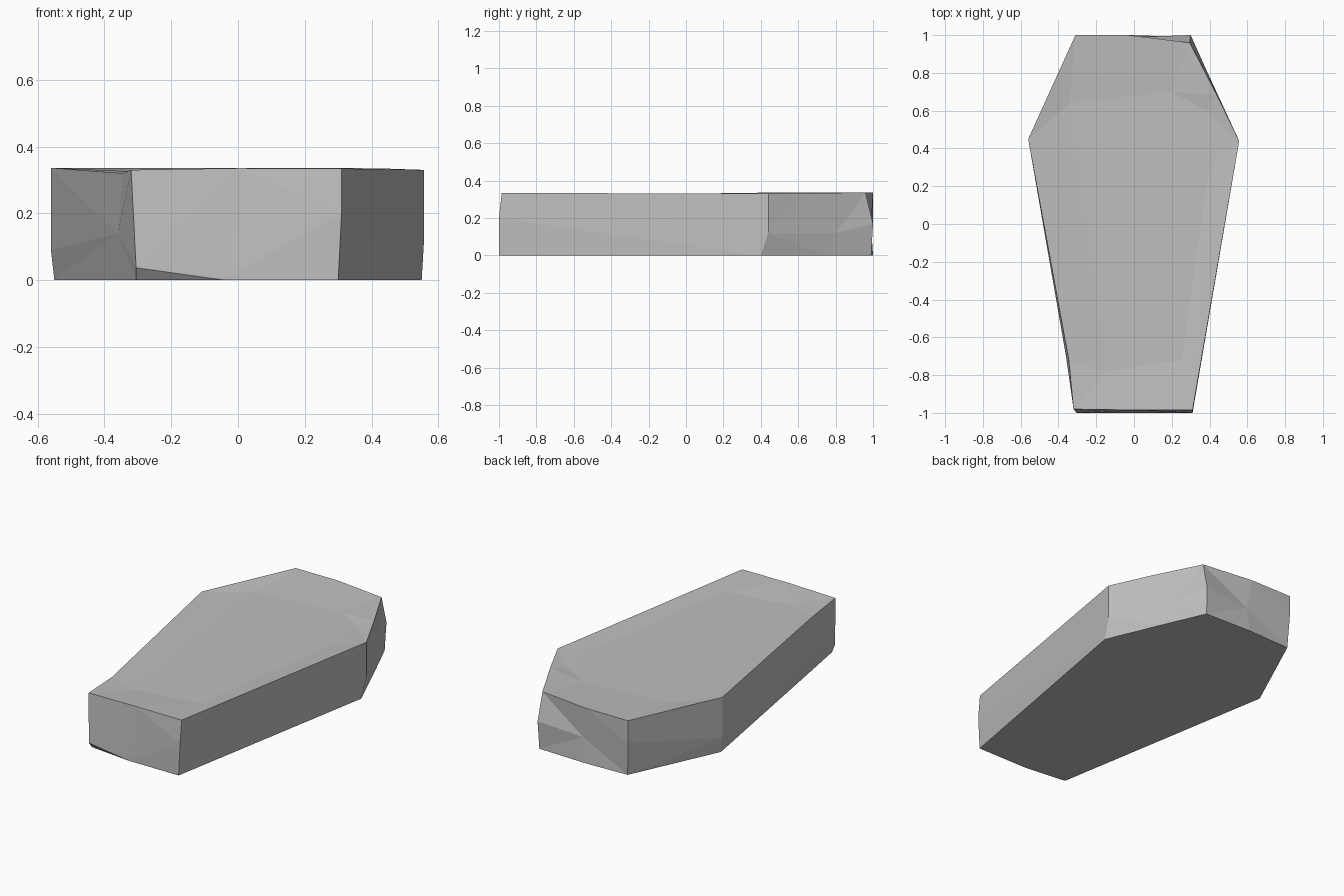
import bpy, bmesh

# Columns around the outline, counterclockwise: (x, y, z) at foot, waist and rim
COLUMNS = [
    [(-0.305, -0.97, 0.00), (-0.305, -1.00, 0.037), (-0.32, -0.98, 0.33)],  # front left
    [(-0.04, -1.00, 0.00), (-0.03, -1.00, 0.01), (0.00, -0.985, 0.335)],    # front middle
    [(0.30, -1.00, 0.00), (0.31, -1.00, 0.20), (0.31, -0.985, 0.334)],      # front right
    [(0.55, 0.40, 0.00), (0.557, 0.44, 0.12), (0.557, 0.44, 0.33)],         # right shoulder
    [(0.405, 0.74, 0.00), (0.39, 0.80, 0.12), (0.44, 0.68, 0.334)],         # back right dent
    [(0.295, 0.99, 0.00), (0.30, 1.00, 0.17), (0.295, 0.96, 0.336)],        # back right
    [(-0.02, 1.00, 0.00), (0.00, 0.99, 0.15), (-0.03, 1.00, 0.336)],        # back middle
    [(-0.30, 0.99, 0.00), (-0.31, 1.00, 0.20), (-0.31, 1.00, 0.336)],       # back left
    [(-0.55, 0.45, 0.00), (-0.56, 0.45, 0.09), (-0.56, 0.45, 0.336)],       # left shoulder
    [(-0.345, -0.74, 0.00), (-0.36, -0.70, 0.14), (-0.345, -0.72, 0.32)],   # left chip
]
# Sunken floor of the worn top
FLOOR = [(-0.14, -0.78), (0.25, -0.72), (0.40, 0.30), (0.38, 0.60),
         (0.20, 0.70), (-0.34, 0.64)]

stone = bpy.data.materials.new("grey stone")
stone.diffuse_color = (0.52, 0.52, 0.52, 1)

bm = bmesh.new()
rings = [[bm.verts.new(col[i]) for col in COLUMNS] for i in range(3)]
floor = [bm.verts.new((x, y, 0.318)) for x, y in FLOOR]
foot, waist, rim = rings
n = len(COLUMNS)

# Rough side walls
for low, high in zip(rings, rings[1:]):
    for i in range(n):
        j = (i + 1) % n
        bm.faces.new((low[i], low[j], high[j], high[i]))

# Flat underside and floor
bm.faces.new(foot[::-1])
bm.faces.new(floor)

# Slopes from the rim to the floor; each rim point leans on one floor point
LEAN = [0, 0, 1, 2, 3, 4, 4, 5, 5, 0]
for i in range(n):
    j = (i + 1) % n
    a, b = floor[LEAN[i]], floor[LEAN[j]]
    bm.faces.new((rim[i], rim[j], b))
    if a is not b:
        bm.faces.new((rim[i], b, a))

bmesh.ops.triangulate(bm, faces=[f for f in bm.faces if len(f.verts) == 4])
bmesh.ops.recalc_face_normals(bm, faces=bm.faces)

mesh = bpy.data.meshes.new("stone_slab")
bm.to_mesh(mesh)
bm.free()
mesh.materials.append(stone)
slab = bpy.data.objects.new("stone_slab", mesh)
bpy.context.collection.objects.link(slab)
